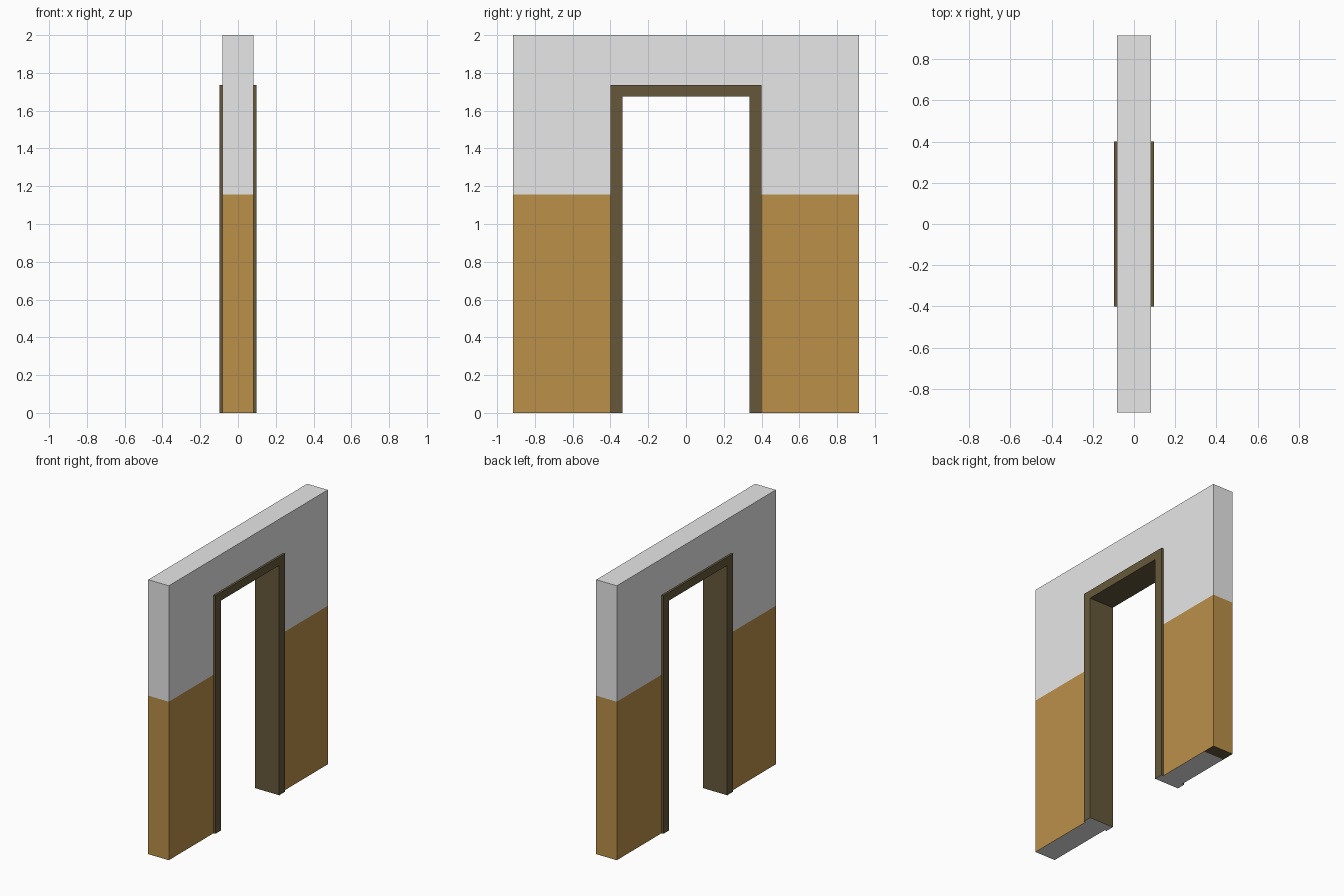
import bpy, bmesh

if "Cube" in bpy.data.objects:
    bpy.data.objects.remove(bpy.data.objects["Cube"])


def lin(c):
    c /= 255
    return c / 12.92 if c <= 0.04045 else ((c + 0.055) / 1.055) ** 2.4


def material(name, r, g, b):
    m = bpy.data.materials.new(name)
    m.diffuse_color = (lin(r), lin(g), lin(b), 1)
    m.use_nodes = True
    m.node_tree.nodes["Principled BSDF"].inputs["Base Color"].default_value = m.diffuse_color
    return m


plaster = material("pale_plaster", 231, 231, 231)
tan = material("tan_wainscot", 186, 144, 73)
wood = material("dark_wood", 102, 88, 58)

HALF_Y, TOP = 0.915, 2.0
OUT_Y, OUT_Z = 0.40, 1.735     # outer edge of door frame
IN_Y, IN_Z = 0.335, 1.675      # clear opening
BAND_Z = 1.155                 # top of painted lower wall


def arch_slab(name, half_x, oy, oz, iy, iz, mats, cuts, rule, drop=None):
    """Extrude an upside-down U profile along x, cut it, colour its faces by rule."""
    bm = bmesh.new()
    profile = [(-oy, 0), (-oy, oz), (oy, oz), (oy, 0),
               (iy, 0), (iy, iz), (-iy, iz), (-iy, 0)]
    face = bm.faces.new([bm.verts.new((-half_x, y, z)) for y, z in profile])
    ext = bmesh.ops.extrude_face_region(bm, geom=[face], use_keep_orig=True)
    moved = [v for v in ext["geom"] if isinstance(v, bmesh.types.BMVert)]
    bmesh.ops.translate(bm, verts=moved, vec=(2 * half_x, 0, 0))
    # split the concave U ends into convex pieces, then the colour boundaries
    for co, no in [((0, iy, 0), (0, 1, 0)), ((0, -iy, 0), (0, 1, 0))] + cuts:
        bmesh.ops.bisect_plane(bm, geom=bm.verts[:] + bm.edges[:] + bm.faces[:],
                               plane_co=co, plane_no=no)
    bmesh.ops.recalc_face_normals(bm, faces=bm.faces[:])
    for f in bm.faces:
        f.material_index = rule(f.calc_center_median(), f.normal)
    if drop:
        hidden = [f for f in bm.faces if drop(f.calc_center_median(), f.normal)]
        bmesh.ops.delete(bm, geom=hidden, context='FACES')
    me = bpy.data.meshes.new(name)
    bm.to_mesh(me)
    bm.free()
    for m in mats:
        me.materials.append(m)
    ob = bpy.data.objects.new(name, me)
    bpy.context.collection.objects.link(ob)
    return ob


# wall: plaster above, tan below, with a dark patch under one end
def wall_colour(c, n):
    if n.z < -0.5 and c.z < 0.01:
        return 2 if c.y > 0.82 else 0
    return 1 if c.z < BAND_Z else 0


def is_reveal(c, n):
    # faces covered by the door frame
    return abs(c.y) < OUT_Y + 0.001 and abs(n.x) < 0.5 and 0.001 < c.z < OUT_Z + 0.001


arch_slab("wall", 0.083, HALF_Y, TOP, OUT_Y, OUT_Z, [plaster, tan, wood],
          [((0, 0, BAND_Z), (0, 0, 1)), ((0, 0.82, 0), (0, 1, 0))],
          wall_colour, is_reveal)

# door frame: stands slightly proud of both wall faces, plaster underside at the feet
arch_slab("door_frame", 0.098, OUT_Y, OUT_Z, IN_Y, IN_Z, [wood, plaster], [],
          lambda c, n: 1 if n.z < -0.5 and c.z < 0.01 else 0)
